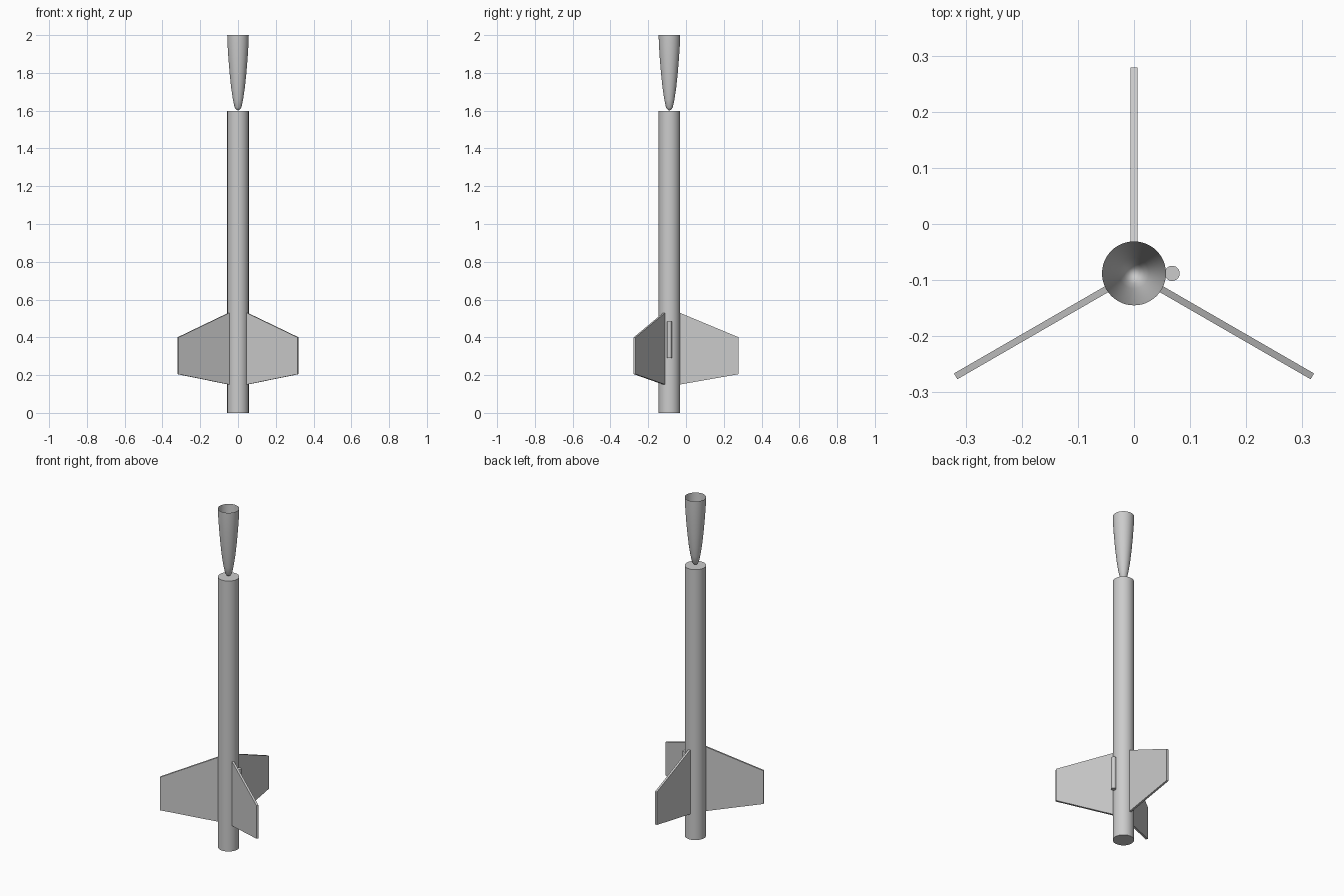
import bpy
import bmesh
from math import cos, sin, pi, radians
from mathutils import Matrix

cube = bpy.data.objects.get("Cube")
if cube:
    bpy.data.objects.remove(cube, do_unlink=True)

AXIS_Y = -0.088
RADIUS = 0.057

grey = bpy.data.materials.new("plain grey")
grey.use_nodes = True
grey.diffuse_color = (0.6, 0.6, 0.6, 1)
grey.node_tree.nodes["Principled BSDF"].inputs["Base Color"].default_value = (0.6, 0.6, 0.6, 1)


def finish(name, bm, smooth=False):
    """Turn a bmesh into a grey object standing on the rocket axis."""
    bmesh.ops.recalc_face_normals(bm, faces=bm.faces)
    mesh = bpy.data.meshes.new(name)
    bm.to_mesh(mesh)
    bm.free()
    mesh.materials.append(grey)
    obj = bpy.data.objects.new(name, mesh)
    obj.location.y = AXIS_Y
    bpy.context.collection.objects.link(obj)
    if smooth:
        bpy.ops.object.select_all(action="DESELECT")
        obj.select_set(True)
        bpy.context.view_layer.objects.active = obj
        bpy.ops.object.shade_smooth_by_angle(angle=radians(35))
    return obj


def cylinder(name, radius, z0, z1, x=0, segments=48):
    bm = bmesh.new()
    bmesh.ops.create_cone(bm, cap_ends=True, segments=segments,
                          radius1=radius, radius2=radius, depth=z1 - z0,
                          matrix=Matrix.Translation((x, 0, (z0 + z1) / 2)))
    return finish(name, bm, smooth=True)


def open_shell(name, profile, segments=48):
    """Revolve (radius, z) points; the first point is the closed tip."""
    bm = bmesh.new()
    tip = bm.verts.new((0, 0, profile[0][1]))
    rings = [[bm.verts.new((r * cos(2 * pi * i / segments),
                            r * sin(2 * pi * i / segments), z))
              for i in range(segments)] for r, z in profile[1:]]
    for i in range(segments):
        j = (i + 1) % segments
        bm.faces.new((tip, rings[0][j], rings[0][i]))
        for low, high in zip(rings, rings[1:]):
            bm.faces.new((low[i], low[j], high[j], high[i]))
    return finish(name, bm, smooth=True)


def fin(name, angle, thickness=0.012):
    """Swept plate pointing outwards at the given angle."""
    outline = [(RADIUS - 0.002, 0.15), (0.367, 0.205),
               (0.367, 0.40), (RADIUS - 0.002, 0.53)]
    bm = bmesh.new()
    face = bm.faces.new([bm.verts.new((r, -thickness / 2, z)) for r, z in outline])
    extruded = bmesh.ops.extrude_face_region(bm, geom=[face])
    moved = [v for v in extruded["geom"] if isinstance(v, bmesh.types.BMVert)]
    bmesh.ops.translate(bm, verts=moved, vec=(0, thickness, 0))
    obj = finish(name, bm)
    obj.rotation_euler.z = radians(angle)


# Body tube and launch lug
cylinder("body_tube", RADIUS, 0, 1.597)
cylinder("launch_lug", 0.0135, 0.29, 0.483, x=0.068, segments=24)

# Hollow nose cone, tip down above the body
open_shell("nose_cone", [(0, 1.6), (0.010, 1.606), (0.018, 1.617), (0.027, 1.66),
                         (0.036, 1.72), (0.0445, 1.8), (0.051, 1.88),
                         (0.0555, 1.95), (RADIUS, 2.0)])

# Three fins
for name, angle in (("back_fin", 90), ("right_fin", 210), ("left_fin", 330)):
    fin(name, angle)
